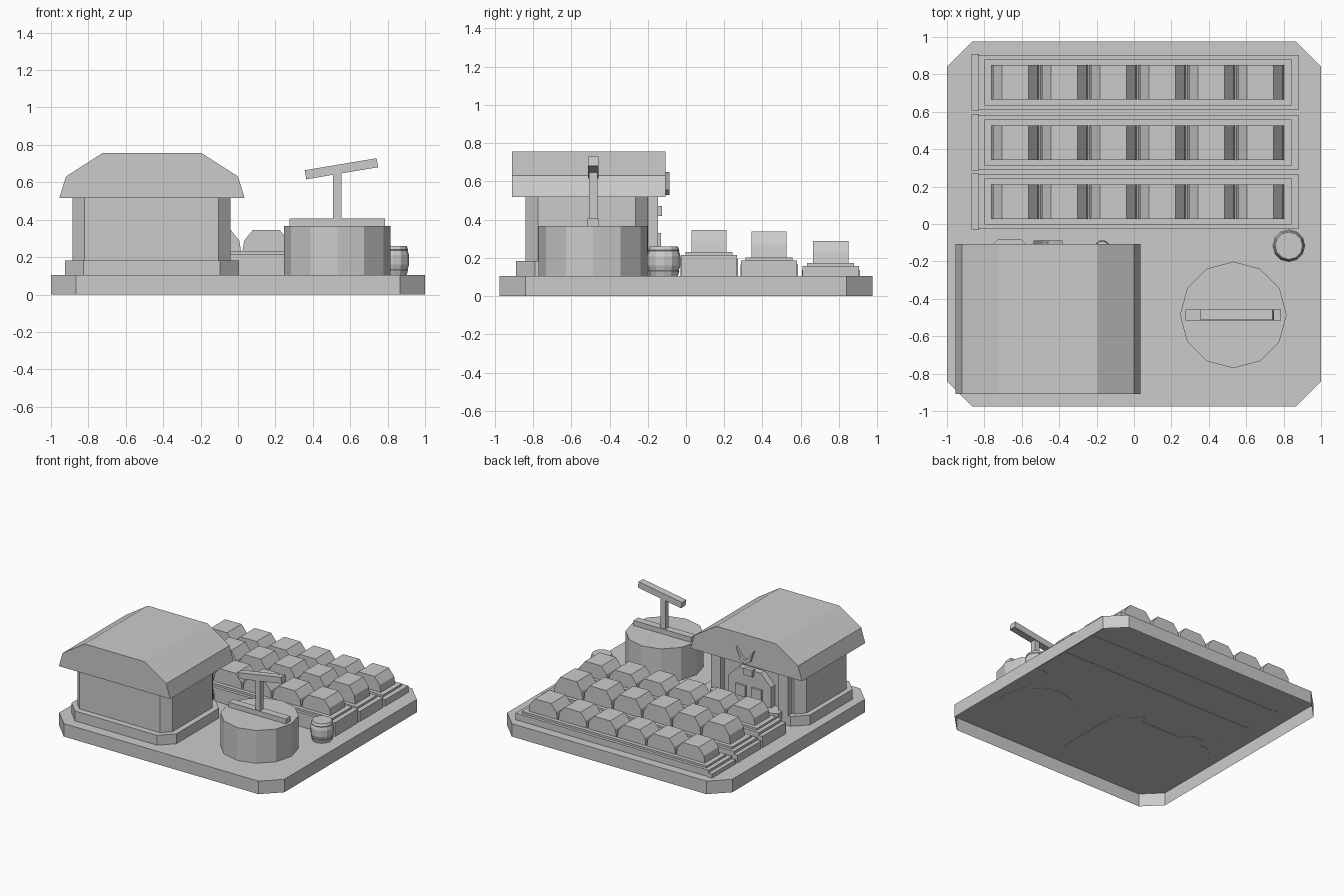
import bpy, bmesh, math
from mathutils import Matrix, Vector

cube = bpy.data.objects.get("Cube")
if cube:
    bpy.data.objects.remove(cube)

grey = bpy.data.materials.new("plain grey")
grey.use_nodes = True
GREY = (0.6, 0.6, 0.6, 1)
grey.diffuse_color = GREY
grey.node_tree.nodes["Principled BSDF"].inputs["Base Color"].default_value = GREY


def finish(name, bm):
    bmesh.ops.recalc_face_normals(bm, faces=bm.faces)
    mesh = bpy.data.meshes.new(name)
    bm.to_mesh(mesh)
    bm.free()
    mesh.materials.append(grey)
    obj = bpy.data.objects.new(name, mesh)
    bpy.context.collection.objects.link(obj)
    return obj


def extrude(name, points, depth, hollow=False):
    """Push a polygon of 3D points along depth; hollow leaves the start open."""
    bm = bmesh.new()
    start = [bm.verts.new(p) for p in points]
    end = [bm.verts.new(Vector(p) + Vector(depth)) for p in points]
    for i in range(len(points)):
        bm.faces.new((start[i - 1], start[i], end[i], end[i - 1]))
    bm.faces.new(end)
    if not hollow:
        bm.faces.new(start)
    return finish(name, bm)


def corners(a0, a1, b0, b1, c):
    """Rectangle with cut corners."""
    return [(a0 + c, b0), (a1 - c, b0), (a1, b0 + c), (a1, b1 - c),
            (a1 - c, b1), (a0 + c, b1), (a0, b1 - c), (a0, b0 + c)]


def slab(name, x0, x1, y0, y1, z0, z1, cut, hollow=False):
    outline = [(x, y, z0) for x, y in corners(x0, x1, y0, y1, cut)]
    return extrude(name, outline, (0, 0, z1 - z0), hollow)


def box(name, x0, x1, y0, y1, z0, z1, tilt=0):
    """Box, optionally turned about the y axis through its centre."""
    bm = bmesh.new()
    bmesh.ops.create_cube(bm, size=1)
    bmesh.ops.scale(bm, verts=bm.verts, vec=(x1 - x0, y1 - y0, z1 - z0))
    bmesh.ops.rotate(bm, verts=bm.verts, matrix=Matrix.Rotation(tilt, 3, 'Y'))
    mid = Vector((x0 + x1, y0 + y1, z0 + z1)) / 2
    bmesh.ops.translate(bm, verts=bm.verts, vec=mid)
    return finish(name, bm)


def lathe(name, x, y, profile, sides):
    """Stack of rings, each a radius and a height, capped at both ends."""
    bm = bmesh.new()
    rings = []
    for r, z in profile:
        rings.append([bm.verts.new((x + r * math.cos(math.tau * i / sides),
                                    y + r * math.sin(math.tau * i / sides), z))
                      for i in range(sides)])
    for low, high in zip(rings, rings[1:]):
        for i in range(sides):
            j = (i + 1) % sides
            bm.faces.new((low[i], low[j], high[j], high[i]))
    bm.faces.new(rings[0])
    bm.faces.new(rings[-1])
    return finish(name, bm)


# Ground plate, a shell open underneath; parts are sunk a little into its top
GROUND = 0.104
SUNK = GROUND - 0.002
slab("ground_plate", -1, 1, -0.975, 0.975, 0, GROUND, 0.135, hollow=True)

# House: plinth, walls and faceted roof
slab("house_plinth", -0.925, 0.005, -0.89, -0.15, SUNK, 0.183, 0.1)
slab("house_walls", -0.885, -0.04, -0.84, -0.2, 0.18, 0.53, 0.065)
roof = [(-0.955, 0.517), (-0.92, 0.631), (-0.725, 0.756),
        (-0.195, 0.756), (0, 0.631), (0.035, 0.517)]
extrude("house_roof", [(x, -0.91, z) for x, z in roof], (0, 0.803, 0))

# Doorway on the back wall
DOOR_X = -0.46
door = corners(DOOR_X - 0.19, DOOR_X + 0.19, SUNK, 0.46, 0.09)
extrude("door_panel", [(x, -0.21, z) for x, z in door], (0, 0.062, 0))
for side, name in ((-1, "left"), (1, "right")):
    x = DOOR_X + side * 0.3
    box(f"door_post_{name}", x - 0.042, x + 0.042, -0.21, -0.147, SUNK, 0.52)
    x = DOOR_X + side * 0.07
    box(f"door_window_{name}", x - 0.045, x + 0.045, -0.16, -0.13, 0.24, 0.33)
box("door_sign", DOOR_X - 0.04, DOOR_X + 0.04, -0.16, -0.125, 0.42, 0.472)

# Curved horns on the gable
for side, name in ((-1, "left"), (1, "right")):
    horn = [(0, 0.53), (0.045, 0.555), (0.078, 0.648), (0.03, 0.585), (0, 0.56)]
    extrude(f"gable_horn_{name}",
            [(DOOR_X + side * x, -0.115, z) for x, z in horn], (0, 0.028, 0))

# Crate and small keg beside the door
slab("door_crate", -0.75, -0.58, -0.2, -0.08, SUNK, 0.205, 0.025)
lathe("small_keg", -0.17, -0.125,
      [(0.034, SUNK), (0.04, 0.15), (0.04, 0.2), (0.034, 0.24)], 10)

# Three stepped rows, each carrying six sloped blocks
rows = [("front", 0.12, 0.215, 0.345), ("middle", 0.435, 0.185, 0.338),
        ("back", 0.757, 0.157, 0.287)]
for name, y, ledge, top in rows:
    shelf = ledge + 0.016
    box(f"{name}_row_base", -0.835, 0.88, y - 0.147, y + 0.147, SUNK, ledge)
    box(f"{name}_row_end", -0.868, -0.83, y - 0.15, y + 0.152, SUNK, ledge - 0.02)
    box(f"{name}_row_shelf", -0.80, 0.841, y - 0.123, y + 0.123, ledge, shelf)
    shoulder = (shelf + top) / 2
    half = [(0.127, shelf), (0.118, shoulder), (0.072, top)]
    outline = half + [(-x, z) for x, z in reversed(half)]
    for i in range(6):
        mid = -0.635 + 0.262 * i
        extrude(f"{name}_row_block_{i + 1}",
                [(mid + x, y - 0.092, z) for x, z in outline], (0, 0.184, 0))

# Round tower with cross beam, post and tilted arm
TX, TY = 0.531, -0.486
lathe("tower_drum", TX, TY, [(0.285, SUNK), (0.285, 0.367)], 12)
box("tower_beam", TX - 0.255, TX + 0.255, TY - 0.03, TY + 0.03, 0.36, 0.407)
box("tower_post", TX - 0.022, TX + 0.022, TY - 0.022, TY + 0.022, 0.4, 0.655)
box("tower_arm", TX - 0.173, TX + 0.217, TY - 0.028, TY + 0.028,
    0.648, 0.697, tilt=-math.radians(9.5))

# Barrel with raised hoops
lathe("barrel", 0.828, -0.116,
      [(0.073, SUNK), (0.081, 0.13), (0.079, 0.135), (0.087, 0.16),
       (0.087, 0.21), (0.079, 0.235), (0.081, 0.24), (0.073, 0.26)], 12)
